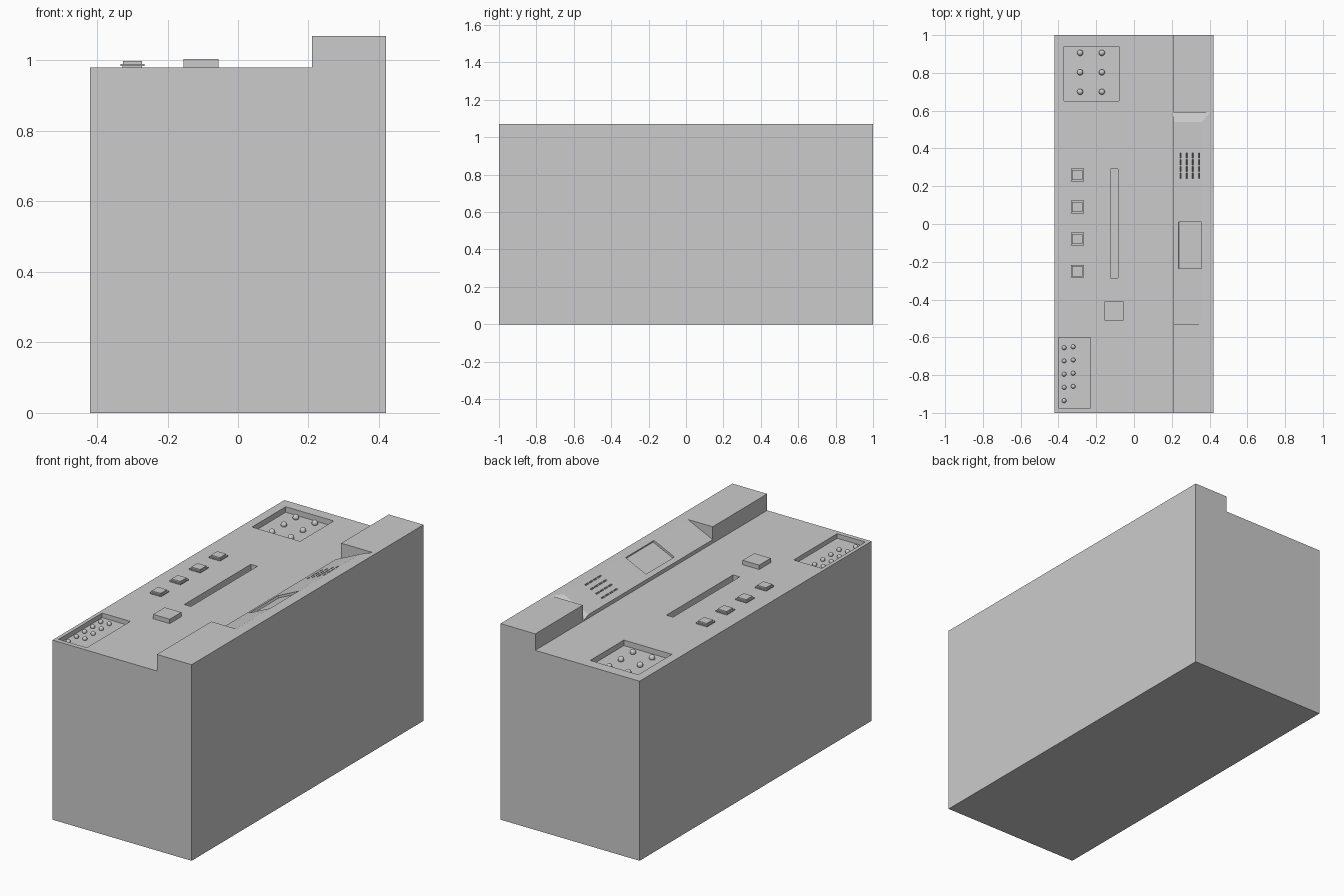
import bpy, bmesh, math
from mathutils import Matrix, Vector

cube = bpy.data.objects.get("Cube")
if cube:
    bpy.data.objects.remove(cube, do_unlink=True)

grey = bpy.data.materials.new("plain_grey")
grey.use_nodes = True
GREY = (0.6, 0.6, 0.6, 1)
grey.diffuse_color = GREY
grey.node_tree.nodes["Principled BSDF"].inputs["Base Color"].default_value = GREY

DECK, TOP, LIP = 0.98, 1.07, 1.0
STEP, EDGE = 0.21, 0.36
SLOPE = math.atan2(TOP - LIP, EDGE - STEP)


def finish(name, bm):
    bmesh.ops.recalc_face_normals(bm, faces=bm.faces)
    mesh = bpy.data.meshes.new(name)
    bm.to_mesh(mesh)
    bm.free()
    mesh.materials.append(grey)
    obj = bpy.data.objects.new(name, mesh)
    bpy.context.collection.objects.link(obj)
    return obj


def loft(name, sections):
    """Join matching (x, z) sections placed along y into a closed solid."""
    bm = bmesh.new()
    rings = [[bm.verts.new((x, y, z)) for x, z in pts] for y, pts in sections]
    n = len(rings[0])
    for a, b in zip(rings, rings[1:]):
        for i in range(n):
            j = (i + 1) % n
            bm.faces.new((a[i], a[j], b[j], b[i]))
    bm.faces.new(rings[0])
    bm.faces.new(rings[-1])
    return finish(name, bm)


def add_box(bm, x0, x1, y0, y1, z0, z1, frame=Matrix()):
    centre = Vector(((x0 + x1) / 2, (y0 + y1) / 2, (z0 + z1) / 2))
    size = Matrix.Diagonal((x1 - x0, y1 - y0, z1 - z0, 1))
    bmesh.ops.create_cube(bm, size=1, matrix=frame @ Matrix.Translation(centre) @ size)


def carve(target, cutter):
    mod = target.modifiers.new("carve", "BOOLEAN")
    mod.operation, mod.solver, mod.object = "DIFFERENCE", "EXACT", cutter
    bpy.context.view_layer.update()
    graph = bpy.context.evaluated_depsgraph_get()
    mesh = bpy.data.meshes.new_from_object(target.evaluated_get(graph))
    target.modifiers.clear()
    target.data = mesh
    bpy.data.objects.remove(cutter, do_unlink=True)


def panel_section(lip, edge):
    """Space above the sloped panel, continued past the top edge."""
    grow = 1.3
    return [(0.16, lip), (STEP, lip),
            (STEP + (edge - STEP) * grow, lip + (TOP - lip) * grow), (0.16, 1.12)]


# Body: low deck with a raised strip along one side
outline = [(-0.42, 0), (0.42, 0), (0.42, TOP), (STEP, TOP), (STEP, DECK), (-0.42, DECK)]
body = loft("console_body", [(-1, outline), (1, outline)])

# Sloped panel between the two end blocks, with a ramp at the back
carve(body, loft("panel_cutter", [(-0.53, panel_section(LIP, EDGE)),
                                  (0.54, panel_section(LIP, EDGE)),
                                  (0.59, panel_section(DECK + 0.001, 0.40))]))

# Deck recesses and long slot, panel window and grille
REAR_FLOOR, FRONT_FLOOR = DECK - 0.03, DECK - 0.025
bm = bmesh.new()
add_box(bm, -0.37, -0.08, 0.65, 0.94, REAR_FLOOR, 1.1)
add_box(bm, -0.40, -0.23, -0.975, -0.60, FRONT_FLOOR, 1.1)
add_box(bm, -0.125, -0.085, -0.285, 0.29, DECK - 0.05, 1.1)
tilt = Matrix.Translation((STEP, 0, LIP)) @ Matrix.Rotation(-SLOPE, 4, "Y")
add_box(bm, 0.027, 0.163, -0.235, 0.01, -0.012, 0.05, tilt)
for col in range(4):
    for row in range(4):
        u, v = 0.04 + col * 0.036, 0.255 + row * 0.036
        add_box(bm, u - 0.004, u + 0.004, v - 0.014, v + 0.014, -0.012, 0.05, tilt)
carve(body, finish("pocket_cutter", bm))


# Round studs on the recess floors
def studs(name, spots, radius, floor):
    bm = bmesh.new()
    for x, y in spots:
        bmesh.ops.create_uvsphere(bm, u_segments=16, v_segments=8, radius=radius,
                                  matrix=Matrix.Translation((x, y, floor + radius * 0.5)))
    obj = finish(name, bm)
    for face in obj.data.polygons:
        face.use_smooth = True


studs("rear_studs", [(x, 0.7 + i * 0.103) for x in (-0.285, -0.17) for i in range(3)],
      0.016, REAR_FLOOR)
studs("front_studs", [(-0.37, -0.935 + i * 0.07) for i in range(5)]
      + [(-0.322, -0.86 + i * 0.07) for i in range(4)], 0.012, FRONT_FLOOR)

# Square push buttons: flange with a narrower cap
for i in range(4):
    bm = bmesh.new()
    y = -0.25 + i * 0.17
    for half, low, high in ((0.028, DECK - 0.01, DECK + 0.005),
                            (0.034, DECK + 0.004, DECK + 0.01),
                            (0.027, DECK + 0.009, DECK + 0.018)):
        add_box(bm, -0.3 - half, -0.3 + half, y - half, y + half, low, high)
    finish("push_button_%d" % (i + 1), bm)

# Large block button
bm = bmesh.new()
add_box(bm, -0.155, -0.055, -0.51, -0.41, DECK - 0.01, DECK + 0.024)
finish("block_button", bm)
